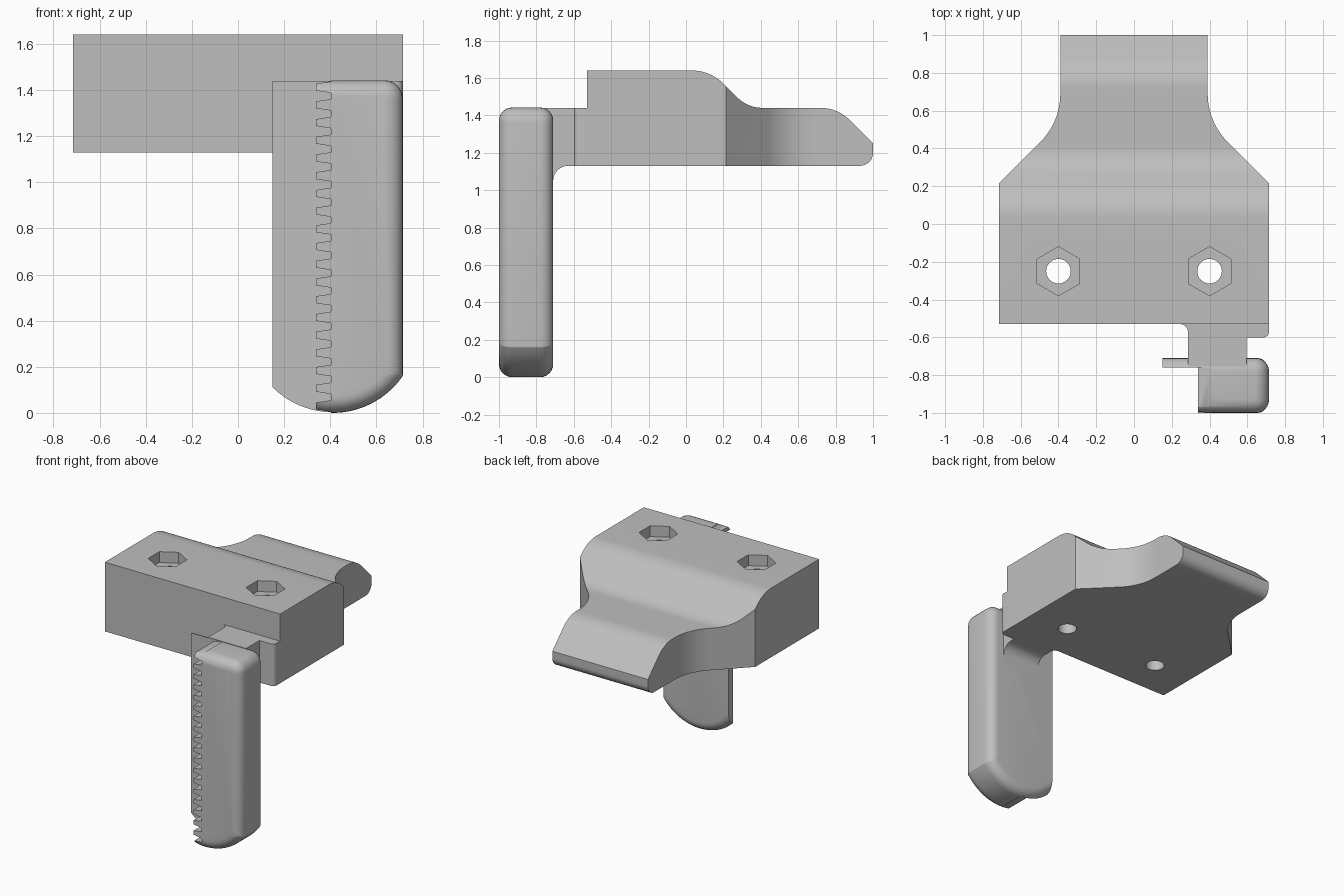
import bpy, bmesh, math
from mathutils import Vector

if "Cube" in bpy.data.objects:
    bpy.data.objects.remove(bpy.data.objects["Cube"])

GREY = (0.52, 0.52, 0.52, 1)
grey = bpy.data.materials.new("plain grey")
grey.use_nodes = True
grey.diffuse_color = GREY
grey.node_tree.nodes["Principled BSDF"].inputs["Base Color"].default_value = GREY


def rounded(corners, steps=10):
    """Polygon whose corners (u, v, radius) are replaced by tangent arcs."""
    out = []
    for i, (u, v, *r) in enumerate(corners):
        p = Vector((u, v))
        if not r:
            out.append(p)
            continue
        a = (Vector(corners[i - 1][:2]) - p).normalized()
        b = (Vector(corners[(i + 1) % len(corners)][:2]) - p).normalized()
        half = a.angle(b) / 2
        centre = p + (a + b).normalized() * (r[0] / math.sin(half))
        start = p + a * (r[0] / math.tan(half)) - centre
        end = p + b * (r[0] / math.tan(half)) - centre
        sweep = math.pi - 2 * half
        for k in range(steps + 1):
            t = k / steps
            out.append(centre + (start * math.sin((1 - t) * sweep)
                                 + end * math.sin(t * sweep)) / math.sin(sweep))
    return out


def ngon(x, y, radius, sides):
    angles = [math.pi / 2 + math.tau * k / sides for k in range(sides)]
    return [(x + radius * math.cos(a), y + radius * math.sin(a)) for a in angles]


def prism(name, outline, axis, low, high):
    """Extrude a flat outline along one axis."""
    place = {"x": lambda u, v: (low, u, v),
             "y": lambda u, v: (u, low, v),
             "z": lambda u, v: (u, v, low)}[axis]
    bm = bmesh.new()
    face = bm.faces.new([bm.verts.new(place(*p)) for p in outline])
    new = bmesh.ops.extrude_face_region(bm, geom=[face])["geom"]
    offset = Vector([high - low if axis == c else 0 for c in "xyz"])
    bmesh.ops.translate(bm, vec=offset,
                        verts=[g for g in new if isinstance(g, bmesh.types.BMVert)])
    bmesh.ops.recalc_face_normals(bm, faces=bm.faces)
    mesh = bpy.data.meshes.new(name)
    bm.to_mesh(mesh)
    bm.free()
    mesh.materials.append(grey)
    obj = bpy.data.objects.new(name, mesh)
    bpy.context.collection.objects.link(obj)
    return obj


def combine(obj, tool, operation):
    """Apply a boolean and discard the tool."""
    mod = obj.modifiers.new("cut", "BOOLEAN")
    mod.object, mod.operation, mod.solver = tool, operation, "EXACT"
    bpy.context.view_layer.objects.active = obj
    bpy.ops.object.modifier_apply(modifier=mod.name)
    bpy.data.objects.remove(tool)


def finish(obj):
    bpy.ops.object.select_all(action="DESELECT")
    obj.select_set(True)
    bpy.context.view_layer.objects.active = obj
    bpy.ops.object.shade_smooth_by_angle(angle=math.radians(25))


# Main body: stepped side profile trimmed by a necked plan
body = prism("main_body", rounded([
    (-0.53, 1.13), (-0.53, 1.64), (0.13, 1.64, 0.24), (0.33, 1.44, 0.19),
    (0.81, 1.44, 0.22), (1, 1.25), (1, 1.13, 0.07)]), "x", -0.8, 0.8)
half_plan = [(0.715, -0.6), (0.715, 0.215), (0.39, 0.54, 0.36), (0.39, 1.1)]
plan = half_plan + [(-x, *rest) for x, *rest in reversed(half_plan)]
combine(body, prism("plan", rounded(plan), "z", 1, 1.8), "INTERSECT")

# Bolt holes with hexagonal nut pockets
for x in (-0.4, 0.4):
    combine(body, prism("hole", ngon(x, -0.25, 0.065, 32), "z", 1, 1.8), "DIFFERENCE")
    combine(body, prism("pocket", ngon(x, -0.25, 0.13, 6), "z", 1.56, 1.8), "DIFFERENCE")
finish(body)

# Connector between body and grip
connector = prism("connector", rounded([
    (-0.51, 1.13), (-0.51, 1.44), (-0.755, 1.44), (-0.755, 1),
    (-0.71, 1), (-0.71, 1.13, 0.08)]), "x", 0.1, 0.8)
combine(connector, prism("plan", rounded([
    (0.24, -0.4), (0.24, -0.53), (0.285, -0.53, 0.04), (0.285, -0.8),
    (0.595, -0.8), (0.595, -0.6), (0.715, -0.6, 0.03), (0.715, -0.4)]),
    "z", 0.9, 1.6), "INTERSECT")
finish(connector)

# Grip: round-bottomed slab with softened front and back rims
LEFT, RIGHT, TOP, R, CX = 0.15, 0.715, 1.442, 0.37, 0.41
arc = []
for k in range(25):
    x = LEFT + (RIGHT - LEFT) * k / 24
    arc.append((x, R - math.sqrt(R * R - (x - CX) ** 2)))
arc[-1] = (*arc[-1], 0.015)
grip = prism("grip", rounded(arc + [(RIGHT, TOP, 0.08), (LEFT, TOP)], 6),
             "y", -1, -0.71)
bm = bmesh.new()
bm.from_mesh(grip.data)
rim = [e for e in bm.edges
       if abs(e.verts[0].co.y - e.verts[1].co.y) < 0.001
       and max(v.co.x for v in e.verts) > LEFT + 0.001]
bmesh.ops.bevel(bm, geom=rim, offset=0.07, offset_type="OFFSET", segments=6,
                profile=0.5, affect="EDGES", clamp_overlap=False)
bm.to_mesh(grip.data)
bm.free()

# Rack teeth cut in the front of the grip, leaving a thin plate behind
PITCH, TIP, ROOT = 0.0768, 0.338, 0.404
rack = [(0, -0.2), (ROOT, -0.2)]
for i in range(19):
    z = 0.03 + PITCH * i
    rack += [(ROOT, z - 0.025), (TIP, z - 0.015), (TIP, z + 0.015), (ROOT, z + 0.025)]
rack += [(ROOT, 1.6), (0, 1.6)]
combine(grip, prism("rack", rack, "y", -1.2, -0.76), "DIFFERENCE")
finish(grip)
